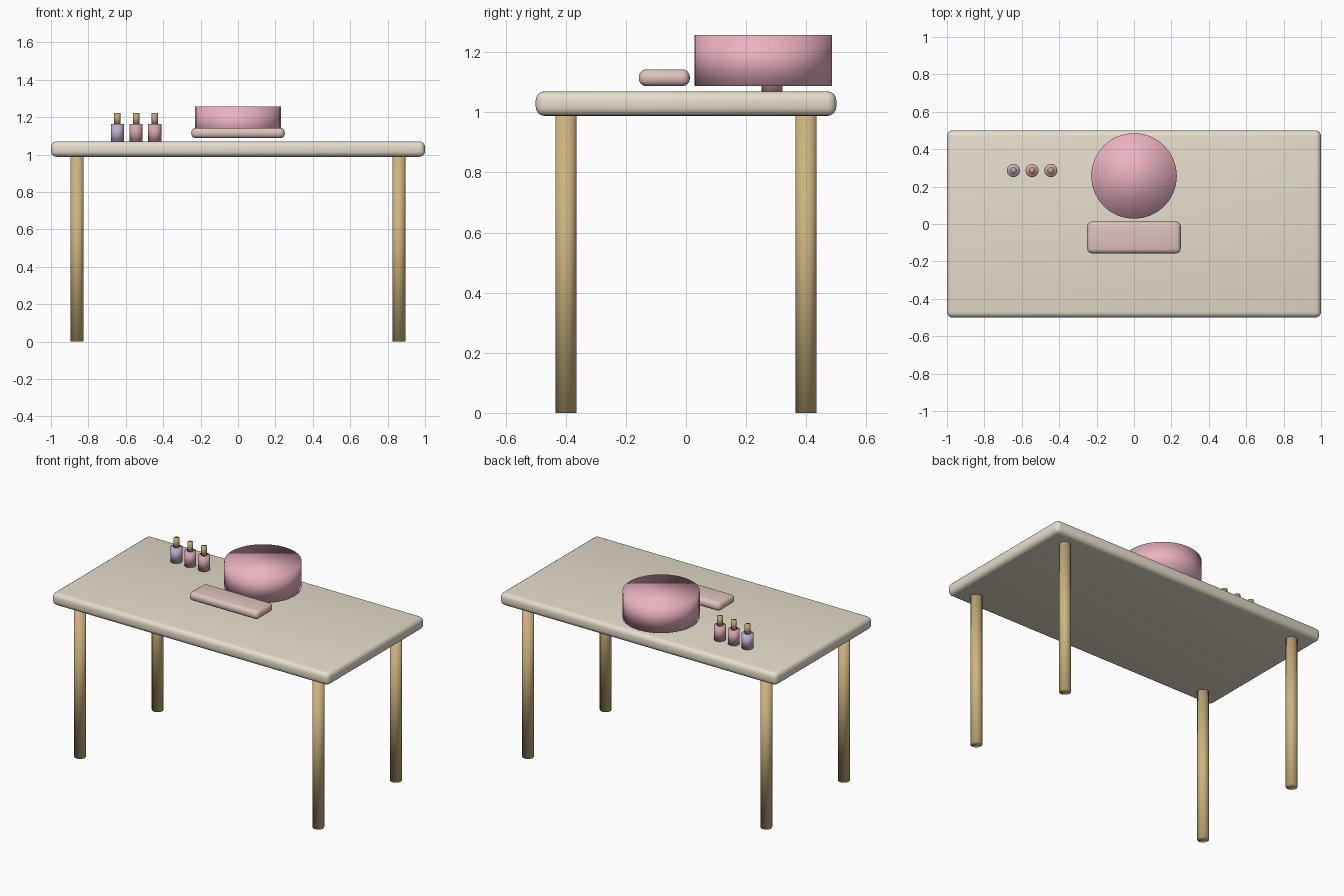
import bpy

if "Cube" in bpy.data.objects:
    bpy.data.objects.remove(bpy.data.objects["Cube"])


def material(name, rgb):
    mat = bpy.data.materials.new(name)
    mat.diffuse_color = (*rgb, 1.0)
    mat.use_nodes = True
    mat.node_tree.nodes["Principled BSDF"].inputs["Base Color"].default_value = mat.diffuse_color
    return mat


CREAM = material("cream", (0.79, 0.73, 0.60))
WOOD = material("wood", (0.62, 0.46, 0.21))
PINK = material("pink", (0.83, 0.44, 0.53))
BLUSH = material("blush", (0.74, 0.54, 0.50))
LILAC = material("lilac", (0.50, 0.43, 0.62))
ROSE = material("rose", (0.66, 0.37, 0.43))
GOLD = material("gold", (0.52, 0.38, 0.17))


def finish(ob, name, mat):
    ob.name = name
    ob.data.materials.append(mat)
    bpy.ops.object.shade_smooth()
    return ob


def cylinder(name, x, y, z0, z1, radius, mat, sides=32):
    bpy.ops.mesh.primitive_cylinder_add(
        vertices=sides, radius=radius, depth=z1 - z0, location=(x, y, (z0 + z1) / 2))
    return finish(bpy.context.object, name, mat)


def rounded_box(name, center, size, bevel, segments, mat):
    bpy.ops.mesh.primitive_cube_add(size=1, location=center)
    ob = bpy.context.object
    ob.scale = size
    bpy.ops.object.transform_apply(location=False, rotation=False, scale=True)
    mod = ob.modifiers.new("rounded edges", 'BEVEL')
    mod.width = bevel
    mod.segments = segments
    return finish(ob, name, mat)


# Table top
rounded_box("table_top", (0, 0, 1.029), (2.0, 1.0, 0.082), 0.03, 4, CREAM)

# Four round legs
for side, x in (("left", -0.86), ("right", 0.86)):
    for end, y in (("front", -0.4), ("back", 0.4)):
        cylinder(f"{end}_{side}_leg", x, y, 0, 0.995, 0.035, WOOD)

# Round drum and hand cushion, both held just above the top
cylinder("drum", 0, 0.257, 1.087, 1.257, 0.229, PINK)
rounded_box("hand_cushion", (0, -0.072, 1.115), (0.5, 0.17, 0.056), 0.025, 4, BLUSH)

# Row of small bottles with slim caps
for i, mat in enumerate((LILAC, ROSE, ROSE)):
    x = -0.645 + 0.1 * i
    cylinder(f"bottle_{i + 1}", x, 0.286, 1.069, 1.163, 0.035, mat)
    cylinder(f"bottle_cap_{i + 1}", x, 0.286, 1.16, 1.222, 0.0175, GOLD)
